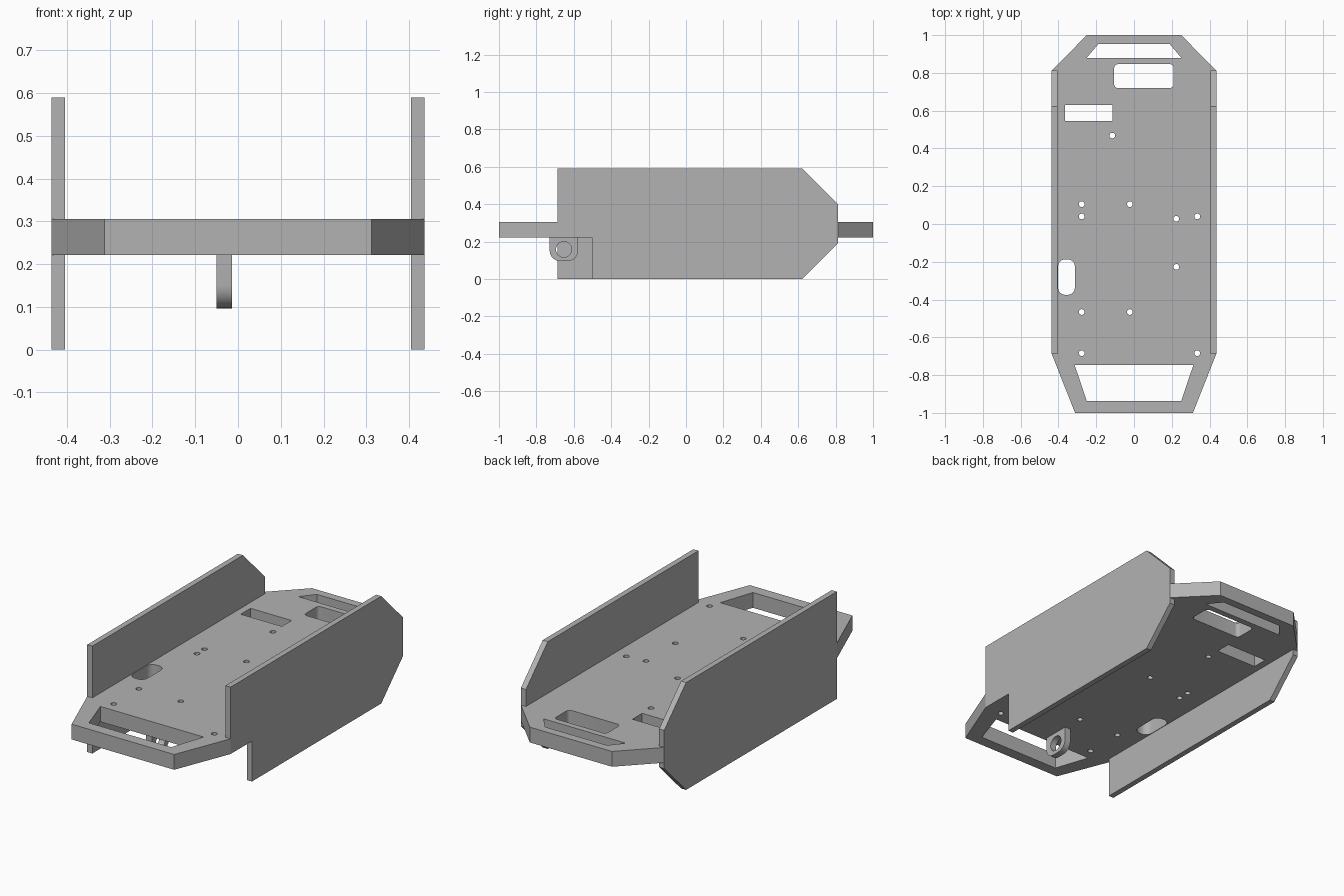
import bpy
import math
from mathutils import Matrix

cube = bpy.data.objects.get("Cube")
if cube:
    bpy.data.objects.remove(cube, do_unlink=True)

GREY = (0.45, 0.45, 0.45, 1.0)
metal = bpy.data.materials.new("plain grey")
metal.use_nodes = True
metal.diffuse_color = GREY
metal.node_tree.nodes["Principled BSDF"].inputs["Base Color"].default_value = GREY


def rounded(x0, x1, y0, y1, r_low, r_high, steps=6):
    """Rectangle loop with separate radii for its low-y and high-y corners."""
    loop = []
    corners = [(x1, y1, -1, -1, r_high), (x0, y1, 1, -1, r_high),
               (x0, y0, 1, 1, r_low), (x1, y0, -1, 1, r_low)]
    for k, (cx, cy, sx, sy, r) in enumerate(corners):
        if r == 0:
            loop.append((cx, cy))
            continue
        for i in range(steps + 1):
            a = math.pi / 2 * (k + i / steps)
            loop.append((cx + sx * r + r * math.cos(a), cy + sy * r + r * math.sin(a)))
    return loop


def circle(cx, cy, r, sides=24):
    return [(cx + r * math.cos(2 * math.pi * i / sides),
             cy + r * math.sin(2 * math.pi * i / sides)) for i in range(sides)]


def mirrored(half):
    """Close a loop from its +x half."""
    return half + [(-x, y) for x, y in reversed(half)]


def sheet(name, loops, thickness, matrix):
    """Flat sheet: first loop is the outline, the others are openings."""
    curve = bpy.data.curves.new(name, "CURVE")
    curve.dimensions = "2D"
    curve.fill_mode = "BOTH"
    curve.extrude = thickness / 2
    for loop in loops:
        spline = curve.splines.new("POLY")
        spline.points.add(len(loop) - 1)
        for point, (x, y) in zip(spline.points, loop):
            point.co = (x, y, 0, 1)
        spline.use_cyclic_u = True
    curve.materials.append(metal)
    obj = bpy.data.objects.new(name, curve)
    bpy.context.collection.objects.link(obj)
    obj.matrix_world = matrix
    bpy.ops.object.select_all(action="DESELECT")
    obj.select_set(True)
    bpy.context.view_layer.objects.active = obj
    bpy.ops.object.convert(target="MESH")
    obj = bpy.context.view_layer.objects.active
    bpy.ops.object.mode_set(mode="EDIT")
    bpy.ops.mesh.select_all(action="SELECT")
    bpy.ops.mesh.remove_doubles(threshold=0.0001)
    bpy.ops.mesh.normals_make_consistent(inside=False)
    bpy.ops.object.mode_set(mode="OBJECT")
    bpy.ops.object.shade_smooth_by_angle(angle=math.radians(30))
    return obj


def upright(x):
    """Stand a sheet up so that its profile lies in the y-z plane."""
    return Matrix(((0, 0, 1, x), (1, 0, 0, 0), (0, 1, 0, 0), (0, 0, 0, 1)))


# Deck with end handles, slots and screw holes
LOW, HIGH = 0.222, 0.306
INNER, OUTER = 0.405, 0.436
FRONT, REAR = -0.687, 0.812
outline = mirrored([(0.312, -1), (OUTER, FRONT), (INNER, FRONT),
                    (INNER, REAR), (OUTER, REAR), (0.25, 1)])
openings = [
    mirrored([(0.25, -0.938), (0.314, -0.747)]),
    mirrored([(0.25, 0.88), (0.188, 0.954)]),
    rounded(-0.105, 0.21, 0.72, 0.846, 0.02, 0.02),
    rounded(-0.365, -0.115, 0.545, 0.63, 0, 0),
    rounded(-0.402, -0.313, -0.375, -0.187, 0.038, 0.038),
]
screws = [(-0.115, 0.468), (-0.277, 0.105), (-0.277, 0.04), (-0.022, 0.105),
          (0.224, 0.028), (0.335, 0.04), (0.224, -0.227), (-0.277, -0.466),
          (-0.022, -0.466), (-0.277, -0.684), (0.335, -0.684)]
openings += [circle(x, y, 0.015) for x, y in screws]
sheet("deck", [outline] + openings, HIGH - LOW,
      Matrix.Translation((0, 0, (LOW + HIGH) / 2)))

# Side walls; the left one is cut away at its lower front corner
TOP = 0.59
wall = [(FRONT, TOP), (0.622, TOP), (REAR, 0.4), (REAR, 0.19), (0.622, 0)]
for name, foot, side in (("right_wall", [(FRONT, 0)], -1),
                         ("left_wall", [(-0.502, 0), (-0.502, LOW), (FRONT, LOW)], 1)):
    sheet(name, [wall + foot], OUTER - INNER, upright(side * (INNER + OUTER) / 2))

# Hanging lug with a pin hole under the front of the deck
sheet("lug", [rounded(-0.729, -0.577, 0.096, LOW, 0.055, 0),
              circle(-0.653, 0.158, 0.042)], 0.036, upright(-0.032))
